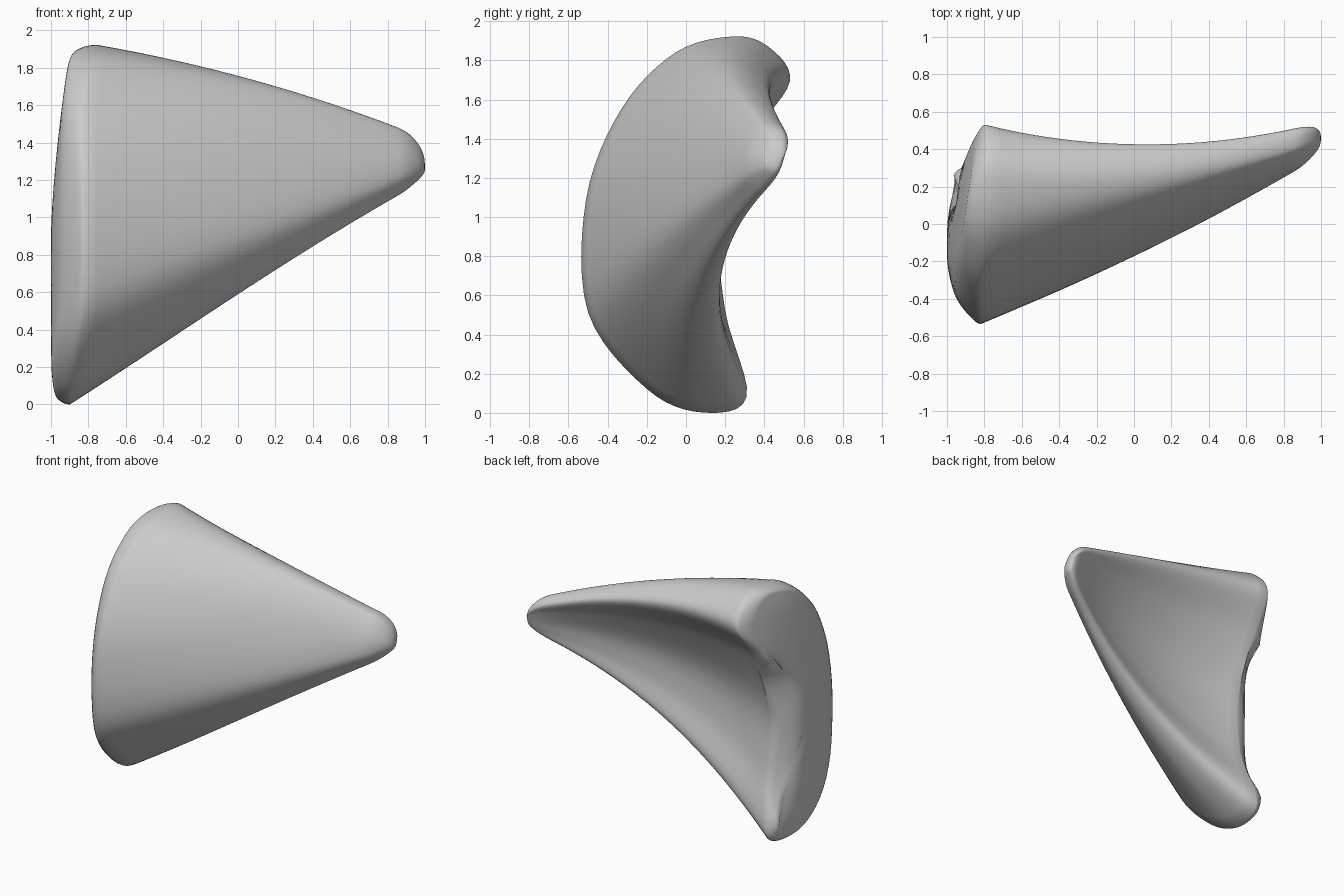
import bpy, bmesh, math
from mathutils import Vector

cube = bpy.data.objects.get("Cube")
if cube:
    bpy.data.objects.remove(cube, do_unlink=True)

# Bean-shaped cross-sections (y, z): crown, down the front, bottom, up the hollow back
ROOT = [(.25, 1.93), (-.05, 1.85), (-.33, 1.56), (-.51, 1.1), (-.5, .52), (-.2, .13),
        (.08, .01), (.31, .09), (.2, .53), (.18, .97), (.35, 1.42), (.53, 1.7), (.43, 1.87)]
MIDDLE = [(.25, 1.735), (.14, 1.68), (.01, 1.5), (-.09, 1.22), (-.12, .92), (-.01, .73),
          (.08, .66), (.18, .71), (.15, .92), (.17, 1.17), (.3, 1.44), (.425, 1.63), (.36, 1.71)]
TIP = [(.43, 1.47), (.39, 1.45), (.34, 1.38), (.31, 1.3), (.31, 1.22), (.35, 1.17),
       (.39, 1.15), (.43, 1.17), (.45, 1.22), (.47, 1.29), (.5, 1.37), (.52, 1.42), (.49, 1.46)]
X_ROOT, X_MIDDLE, X_TIP, X_NOSE = -.82, .1, .9, .86
SPAN_STEPS, CURVE_STEPS, ROUND_STEPS = 24, 6, 8


def smooth_loop(points):
    """Closed Catmull-Rom curve through the points."""
    pts = [Vector(p) for p in points]
    n, out = len(pts), []
    for i in range(n):
        a, b, c, d = (pts[(i + k) % n] for k in (-1, 0, 1, 2))
        for s in range(CURVE_STEPS):
            t = s / CURVE_STEPS
            out.append(.5 * (2 * b + (c - a) * t + (2 * a - 5 * b + 4 * c - d) * t ** 2
                             + (3 * b - a - 3 * c + d) * t ** 3))
    return out


def cap_x(y, z):
    """Bulging face of the broad end, leaning inward toward its edges."""
    waist = max(0, 1 - ((z - .8) / .6) ** 2)
    return (-1 + .1 * max(0, z - .9) ** 1.5 + .3 * max(0, .3 - z) ** 2
            + .8 * min(0, y + .15) ** 2 + .25 * max(0, y + .1) ** 2
            + 4 * waist * max(0, y) ** 2)


def rim_x(z):
    return X_ROOT - .08 * max(0, 1 - z / .5) + .2 * max(0, z - 1.6)


root, middle, tip = map(smooth_loop, (ROOT, MIDDLE, TIP))


def section(x):
    """Quadratic blend through the three cross-sections."""
    r, m, t = X_ROOT, X_MIDDLE, X_TIP
    wr = (x - m) * (x - t) / ((r - m) * (r - t))
    wm = (x - r) * (x - t) / ((m - r) * (m - t))
    wt = (x - r) * (x - m) / ((t - r) * (t - m))
    return [a * wr + b * wm + c * wt for a, b, c in zip(root, middle, tip)]


def rim_point(p, angle):
    """Point on the rounding between the body and the broad end."""
    lean = 1 - math.cos(angle)
    y = .1 + (p.x - .1) * (1 - .25 * lean)
    z = .95 + (p.y - .95) * (1 - .05 * lean)
    start = rim_x(p.y)
    return Vector((start + (cap_x(y, z) - start) * math.sin(angle), y, z))


rings = []

# Broad end: inner rings, then the rounded rim
hub = Vector((-.1, 1.0))
for k in (.2, .4, .6, .8):
    ring = []
    for p in root:
        q = hub.lerp(rim_point(p, math.pi / 2).yz, k)
        ring.append(Vector((cap_x(*q), *q)))
    rings.append(ring)
for i in range(ROUND_STEPS, 0, -1):
    rings.append([rim_point(p, math.pi / 2 * i / ROUND_STEPS) for p in root])

# Tapering body
for i in range(SPAN_STEPS + 1):
    t = i / SPAN_STEPS
    x = X_ROOT + t * (X_NOSE - X_ROOT)
    rings.append([Vector((x + (rim_x(a.y) - X_ROOT) * (1 - t) ** 4, *p))
                  for a, p in zip(root, section(x))])

# Rounded narrow end, carrying on the taper
nose = Vector((.46, 1.27))
for i in range(1, ROUND_STEPS):
    angle = math.pi / 2 * i / ROUND_STEPS
    x = X_NOSE + (1 - X_NOSE) * math.sin(angle)
    rings.append([Vector((x, *nose.lerp(p, math.cos(angle) ** .75))) for p in section(x)])

# Skin the rings
bm = bmesh.new()
loops = [[bm.verts.new(co) for co in ring] for ring in rings]
count = len(root)
for lower, upper in zip(loops, loops[1:]):
    for j in range(count):
        k = (j + 1) % count
        bm.faces.new((lower[j], lower[k], upper[k], upper[j]))
for loop, centre in ((loops[0], (cap_x(*hub), *hub)), (loops[-1], (1, *nose))):
    v = bm.verts.new(centre)
    for j in range(count):
        bm.faces.new((loop[j], loop[(j + 1) % count], v))
bmesh.ops.recalc_face_normals(bm, faces=bm.faces)
floor = min(v.co.z for v in bm.verts)
bmesh.ops.translate(bm, verts=bm.verts, vec=(0, 0, -floor))

mesh = bpy.data.meshes.new("curved_wedge")
bm.to_mesh(mesh)
bm.free()
wedge = bpy.data.objects.new("curved_wedge", mesh)
bpy.context.collection.objects.link(wedge)

# Plain grey material
grey = bpy.data.materials.new("plain_grey")
grey.use_nodes = True
colour = (.6, .6, .6, 1)
grey.diffuse_color = colour
grey.node_tree.nodes["Principled BSDF"].inputs["Base Color"].default_value = colour
mesh.materials.append(grey)

bpy.ops.object.select_all(action='DESELECT')
wedge.select_set(True)
bpy.context.view_layer.objects.active = wedge
bpy.ops.object.shade_smooth_by_angle(angle=math.radians(50))
